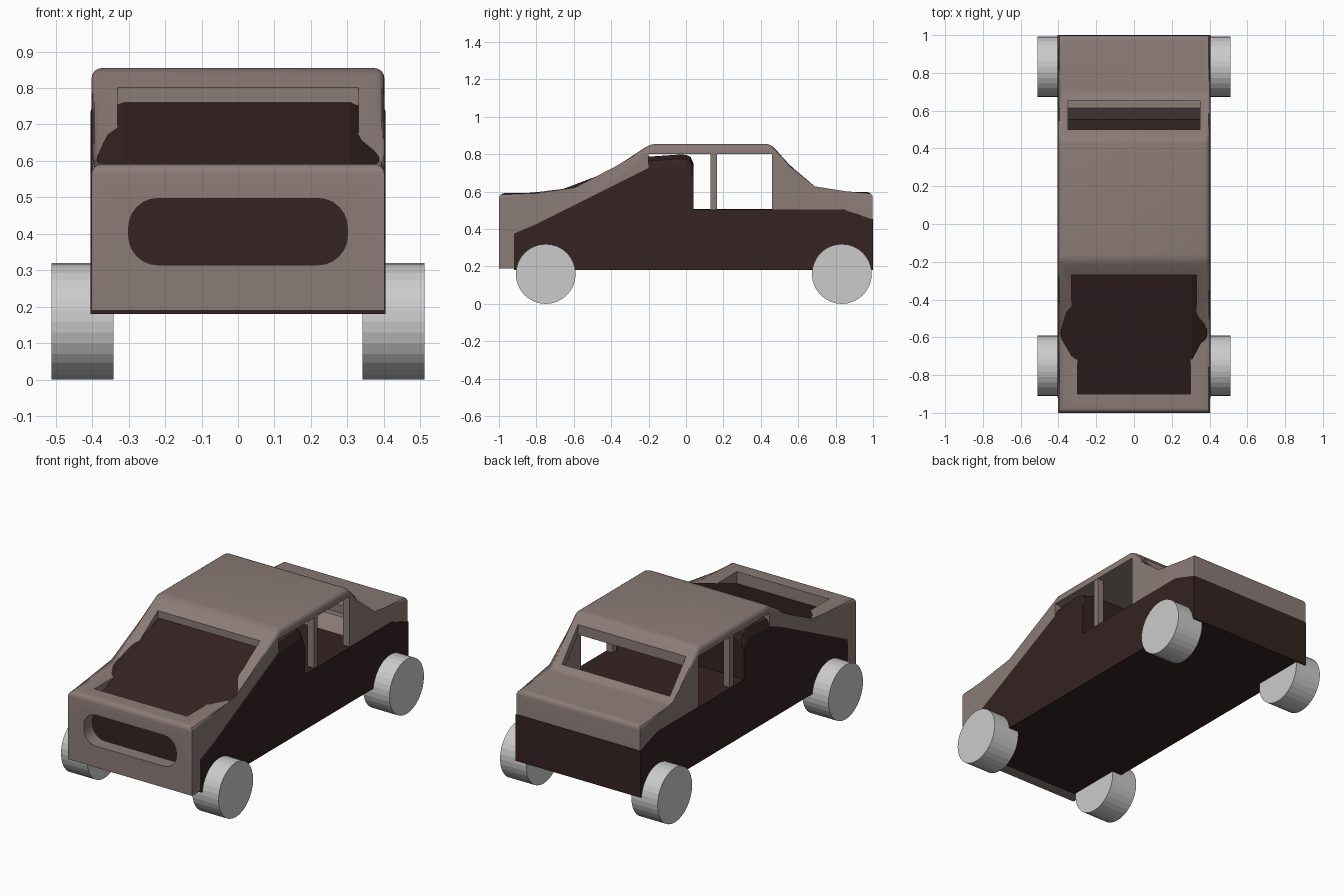
import bpy, bmesh, math

if "Cube" in bpy.data.objects:
    bpy.data.objects.remove(bpy.data.objects["Cube"])

def material(name, rgb):
    m = bpy.data.materials.new(name)
    m.diffuse_color = (*rgb, 1)
    m.use_nodes = True
    m.node_tree.nodes["Principled BSDF"].inputs["Base Color"].default_value = m.diffuse_color
    return m

BROWN = material("brown_paint", (0.26, 0.20, 0.185))
DARK = material("dark_trim", (0.035, 0.017, 0.016))

def add(name, bm, mat=None):
    bmesh.ops.recalc_face_normals(bm, faces=bm.faces)
    me = bpy.data.meshes.new(name)
    bm.to_mesh(me)
    bm.free()
    ob = bpy.data.objects.new(name, me)
    bpy.context.collection.objects.link(ob)
    if mat:
        me.materials.append(mat)
    return ob

def loft(sections):
    bm = bmesh.new()
    rings = [[bm.verts.new(p) for p in s] for s in sections]
    n = len(rings[0])
    for a, b in zip(rings, rings[1:]):
        for i in range(n):
            j = (i + 1) % n
            bm.faces.new((a[i], a[j], b[j], b[i]))
    bm.faces.new(rings[0])
    bm.faces.new(rings[-1][::-1])
    return bm

def prism(profile, half):
    return loft([[(x, y, z) for y, z in profile] for x in (-half, half)])

def box(x0, x1, y0, y1, z0, z1):
    return loft([[(x, y0, z0), (x, y1, z0), (x, y1, z1), (x, y0, z1)] for x in (x0, x1)])

def smooth(ob):
    bpy.ops.object.select_all(action='DESELECT')
    bpy.context.view_layer.objects.active = ob
    ob.select_set(True)
    bpy.ops.object.shade_smooth_by_angle(angle=math.radians(30))

# Painted shell: side profile with softened upper edges
bm = prism([(-1, .19), (-1, .592), (-.585, .592), (-.19, .855), (.455, .855),
            (.675, .598), (.998, .598), (.998, .19)], .402)
bmesh.ops.bevel(bm, geom=[e for e in bm.edges if min(v.co.z for v in e.verts) > .5],
                offset=.03, segments=4, profile=.5, affect='EDGES')
shell = add("body_shell", bm, BROWN)

# Cutters: cabin, side windows, windscreen, bonnet, rear window, grille
grille = box(-.3, .3, -1.1, -.88, .315, .497)
bmesh.ops.bevel(grille, geom=[e for e in grille.edges
                if abs(e.verts[0].co.y - e.verts[1].co.y) > .1],
                offset=.08, segments=6, profile=.5, affect='EDGES')
cutters = [
    prism([(-.58, .30), (-.58, .53), (-.2, .80), (.45, .80), (.63, .598), (.53, .48), (.4, .30)], .36),
    box(-.6, .6, -.2, .46, .495, .802),
    box(-.331, .331, -.62, -.27, .35, 1),
    box(-.3, .3, -.9, -.57, .29, 1),
    box(-.35, .35, .5, .65, .58, 1),
    grille]
for i, c in enumerate(cutters):
    ob = add("cutter_%d" % i, c)
    ob.hide_render = True
    mod = shell.modifiers.new("cut", 'BOOLEAN')
    mod.operation, mod.solver, mod.object = 'DIFFERENCE', 'EXACT', ob
    bpy.context.view_layer.objects.active = shell
    bpy.ops.object.modifier_apply(modifier=mod.name)
    bpy.data.objects.remove(ob)
smooth(shell)

# Dark lower body: stations of y, centre height, side height
def section(y, top, side):
    d = top - side
    half = [(.405, .18), (.405, side), (.386, side + .65 * d), (.31, top)]
    return [(x, y, z) for x, z in half] + [(-x, y, z) for x, z in half[::-1]]

stations = [(-.92, .515, .36), (-.2, .787, .72), (-.04, .798, .735), (0, .797, .73),
            (.025, .785, .71), (.04, .75, .67), (.041, .508, .505),
            (.84, .508, .505), (1, .453, .45)]
add("lower_body", loft([section(*s) for s in stations]), DARK)

# Door pillars
for s, side in ((-1, "left"), (1, "right")):
    add("door_pillar_" + side, box(s * .36, s * .40, .132, .166, .48, .82), BROWN)

# Wheels
for y, end in ((-.75, "front"), (.833, "rear")):
    for s, side in ((-1, "left"), (1, "right")):
        bpy.ops.mesh.primitive_cylinder_add(vertices=32, radius=.16, depth=.17,
            location=(s * .426, y, .16), rotation=(0, math.pi / 2, 0))
        bpy.context.object.name = end + "_wheel_" + side
